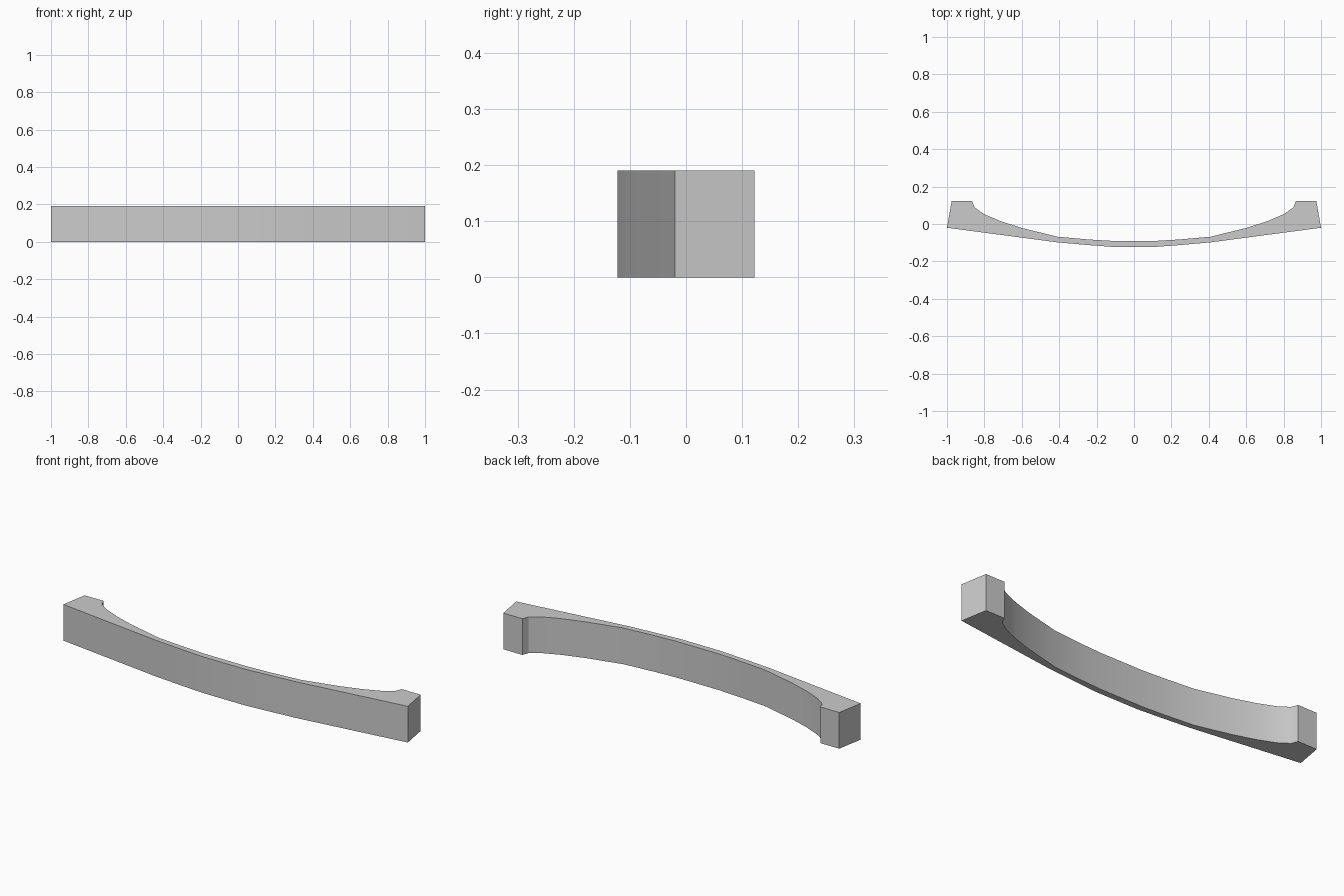
import bpy, bmesh, math

if "Cube" in bpy.data.objects:
    bpy.data.objects.remove(bpy.data.objects["Cube"])

HEIGHT = 0.19

# Right half of the plan outline, from the front centre round to the back centre
half = [(0.12, -0.122), (0.24, -0.113), (0.41, -0.098), (1.0, -0.02),
        (0.975, 0.122), (0.865, 0.122), (0.852, 0.088), (0.80, 0.052),
        (0.71, 0.014), (0.60, -0.021), (0.41, -0.068), (0.24, -0.083), (0.12, -0.090)]
outline = half + [(-x, y) for x, y in reversed(half)]

# Curved handle with a mounting pad at each end
bm = bmesh.new()
base = bm.faces.new([bm.verts.new((x, y, 0)) for x, y in outline])
top = bmesh.ops.extrude_face_region(bm, geom=[base])
verts = [g for g in top["geom"] if isinstance(g, bmesh.types.BMVert)]
bmesh.ops.translate(bm, verts=verts, vec=(0, 0, HEIGHT))
bmesh.ops.recalc_face_normals(bm, faces=bm.faces[:])
mesh = bpy.data.meshes.new("curved_handle")
bm.to_mesh(mesh)
bm.free()

handle = bpy.data.objects.new("curved_handle", mesh)
bpy.context.collection.objects.link(handle)

grey = bpy.data.materials.new("light_grey")
grey.diffuse_color = (0.6, 0.6, 0.6, 1)
grey.use_nodes = True
grey.node_tree.nodes["Principled BSDF"].inputs["Base Color"].default_value = grey.diffuse_color
mesh.materials.append(grey)

# Smooth bow, sharp pad edges
bpy.context.view_layer.objects.active = handle
handle.select_set(True)
bpy.ops.object.shade_smooth_by_angle(angle=math.radians(30))
